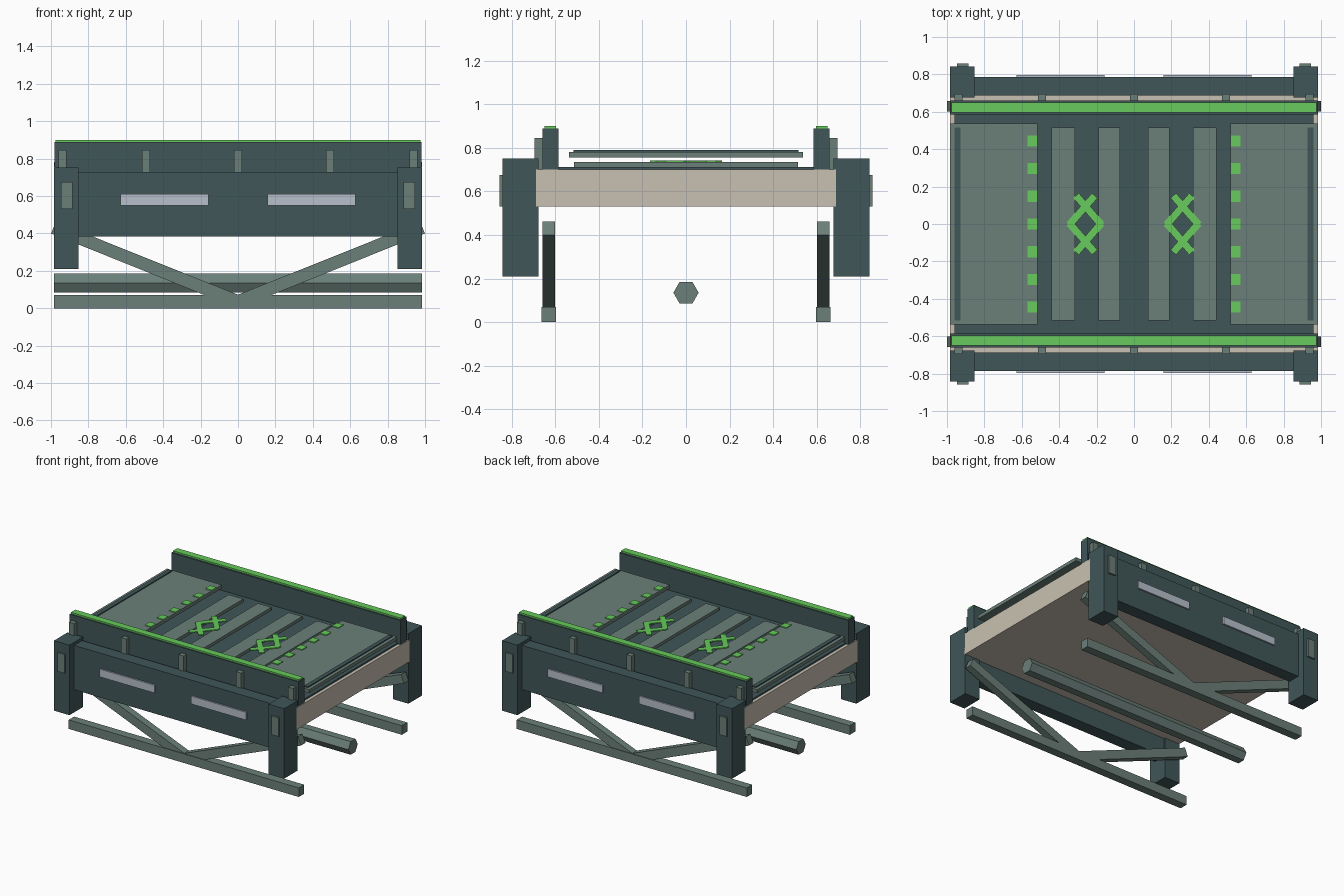
import bpy, bmesh, math
from mathutils import Matrix, Vector

if "Cube" in bpy.data.objects:
    bpy.data.objects.remove(bpy.data.objects["Cube"])


def material(name, rgb):
    lin = [((c / 255 + 0.055) / 1.055) ** 2.4 for c in rgb]
    m = bpy.data.materials.new(name)
    m.diffuse_color = (*lin, 1)
    m.use_nodes = True
    m.node_tree.nodes["Principled BSDF"].inputs["Base Color"].default_value = m.diffuse_color
    return m


DARK = material("dark_teal", (64, 86, 88))
GREY = material("grey_green", (107, 127, 121))
GREEN = material("bright_green", (103, 203, 92))
BEIGE = material("beige", (201, 193, 178))
PALE = material("pale_grey", (184, 192, 204))


def finish(name, bm, mat):
    bmesh.ops.recalc_face_normals(bm, faces=bm.faces)
    me = bpy.data.meshes.new(name)
    bm.to_mesh(me)
    bm.free()
    me.materials.append(mat)
    ob = bpy.data.objects.new(name, me)
    bpy.context.collection.objects.link(ob)
    return ob


def box(name, x, y, z, mat):
    """Box from (min, max) ranges on each axis."""
    bm = bmesh.new()
    size = [r[1] - r[0] for r in (x, y, z)]
    mid = [(r[0] + r[1]) / 2 for r in (x, y, z)]
    bmesh.ops.create_cube(bm, size=1, matrix=Matrix.Translation(mid) @ Matrix.Diagonal((*size, 1)))
    return finish(name, bm, mat)


def beam(name, a, b, width, depth, side, mat):
    """Straight bar from a to b; depth is measured along the side axis."""
    a, b, side = Vector(a), Vector(b), Vector(side)
    d = (b - a).normalized()
    up = d.cross(side)
    rot = Matrix((d, side, up)).transposed().to_4x4()
    bm = bmesh.new()
    bmesh.ops.create_cube(bm, size=1, matrix=Matrix.Translation((a + b) / 2) @ rot
                          @ Matrix.Diagonal(((b - a).length, depth, width, 1)))
    return finish(name, bm, mat)


def span(s, lo, hi):
    return tuple(sorted((s * lo, s * hi)))


# Deck and road surface
box("deck", (-.985, .985), (-.69, .69), (.53, .70), BEIGE)
box("road_base", (-.96, .96), (-.587, .587), (.70, .712), DARK)

for s in (-1, 1):
    # Raised end plates with edge bars and marker squares
    box("end_plate", span(s, .515, .985), (-.537, .537), (.755, .782), GREY)
    box("end_bar", span(s, .928, .96), (-.517, .517), (.782, .79), DARK)
    for i in range(-3, 4):
        box("marker", span(s, .515, .57), (i * .148 - .03, i * .148 + .03), (.782, .788), GREEN)
    # Road strips
    for lo, hi in ((.075, .19), (.315, .44)):
        box("road_strip", span(s, lo, hi), (-.515, .515), (.712, .735), GREY)
    # Woven road emblem
    cx = s * .26
    for sx in (-1, 1):
        for sy in (-1, 1):
            beam("emblem_bar", (cx + sx * .086, -sy * .005, .738),
                 (cx - sx * .05, sy * .152, .738), .04, .008, (0, 0, 1), GREEN)

    # Side girder and its pale panels
    box("girder", (-.86, .86), span(s, .687, .785), (.385, .728), DARK)
    for t in (-1, 1):
        box("girder_panel", span(t, .157, .627), span(s, .78, .797), (.55, .61), PALE)
        # Corner posts and plates
        box("corner_post", span(t, .853, .985), span(s, .677, .843), (.21, .752), DARK)
        box("post_plate", span(t, .885, .947), span(s, .835, .857), (.53, .675), GREY)
        # Diagonal struts
        beam("strut", (0, s * .63, .036), (t * .987, s * .63, .431), .068, .056, (0, 1, 0), GREY)

    # Parapet, cap and brackets
    box("parapet", (-.98, .98), span(s, .585, .66), (.70, .888), DARK)
    box("parapet_cap", (-.975, .975), span(s, .597, .65), (.885, .90), GREEN)
    for x in (-.938, -.492, 0, .492, .938):
        box("parapet_bracket", (x - .022, x + .022), span(s, .655, .695), (.70, .845), GREY)

    # Lower rail
    box("lower_rail", (-.985, .985), span(s, .597, .663), (0, .07), GREY)

# Six-sided central pipe
bm = bmesh.new()
bmesh.ops.create_cone(bm, cap_ends=True, segments=6, radius1=.058, radius2=.058, depth=1.97)
for v in bm.verts:
    a = math.atan2(v.co.y, v.co.x)
    k = round((a - math.pi / 6) / (math.pi / 3)) if abs(math.cos(3 * a)) < .5 else round(a / (math.pi / 3))
    v.co = (v.co.z, .058 * math.cos(k * math.pi / 3), .135 + .058 * math.sin(k * math.pi / 3))
finish("central_pipe", bm, GREY)
